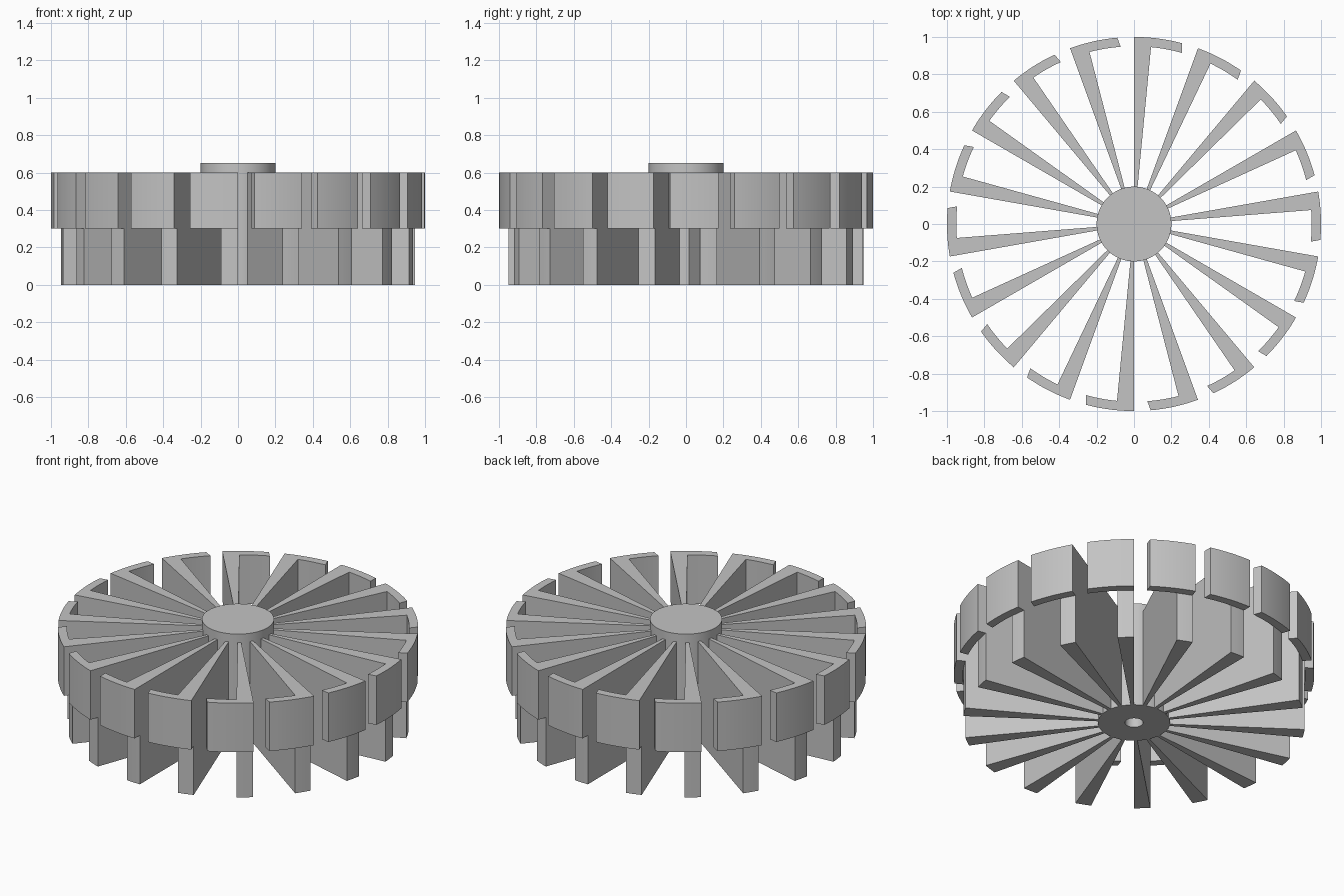
import bpy
import bmesh
from math import sin, cos, tan, asin, radians, pi, sqrt
from mathutils import Matrix

cube = bpy.data.objects.get("Cube")
if cube:
    bpy.data.objects.remove(cube, do_unlink=True)

BLADES = 18
R_RIM, R_BLADE, R_HUB = 1.0, 0.95, 0.2
BLADE_ANGLE = radians(5.5)
RIM_END = 0.257          # rim segment is cut parallel to the blade face
Z_MID, Z_TOP, Z_HUB = 0.3, 0.6, 0.65

grey = bpy.data.materials.new("grey")
grey.use_nodes = True
colour = (0.55, 0.55, 0.55, 1)
grey.diffuse_color = colour
grey.node_tree.nodes["Principled BSDF"].inputs["Base Color"].default_value = colour


def arc(r, x0, x1, n):
    """Points on a circle of radius r, running from x0 to x1 on the +y side."""
    a0, a1 = asin(x0 / r), asin(x1 / r)
    return [(r * sin(a0 + (a1 - a0) * i / n), r * cos(a0 + (a1 - a0) * i / n))
            for i in range(n + 1)]


def finish(name, bm):
    bmesh.ops.recalc_face_normals(bm, faces=bm.faces[:])
    mesh = bpy.data.meshes.new(name)
    bm.to_mesh(mesh)
    bm.free()
    mesh.materials.append(grey)
    obj = bpy.data.objects.new(name, mesh)
    bpy.context.collection.objects.link(obj)
    bpy.ops.object.select_all(action='DESELECT')
    obj.select_set(True)
    bpy.context.view_layer.objects.active = obj
    bpy.ops.object.shade_smooth_by_angle(angle=radians(30))
    return obj


def prism_ring(name, outline, z0, z1):
    """Extrude an outline and repeat it around the axle."""
    bm = bmesh.new()
    for k in range(BLADES):
        turn = Matrix.Rotation(2 * pi * k / BLADES, 4, 'Z')
        low = [bm.verts.new(turn @ Matrix.Translation((x, y, z0)).translation)
               for x, y in outline]
        base = bm.faces.new(low)
        up = bmesh.ops.extrude_face_region(bm, geom=[base], use_keep_orig=True)
        new = [v for v in up["geom"] if isinstance(v, bmesh.types.BMVert)]
        bmesh.ops.translate(bm, verts=new, vec=(0, 0, z1 - z0))
    return finish(name, bm)


# Tapered blades, lower half ending inside the rim
r_in = R_HUB - 0.02
blade_x = R_BLADE * sin(BLADE_ANGLE)
inner = [(r_in * sin(BLADE_ANGLE), r_in * cos(BLADE_ANGLE)), (0, r_in)]
prism_ring("lower_blades", arc(R_BLADE, 0, blade_x, 4) + inner, 0, Z_MID)

# Upper half of each blade with its hooked rim segment
hook = arc(R_RIM, 0, RIM_END, 10) + arc(R_BLADE, RIM_END, blade_x, 8) + inner
prism_ring("upper_blades_and_rim", hook, Z_MID, Z_TOP)

# Hub turned from a profile, with a blind axle hole underneath
profile = [(0, 0.55), (0.05, 0.55), (0.05, 0), (R_HUB, 0), (R_HUB, Z_HUB), (0, Z_HUB)]
bm = bmesh.new()
verts = [bm.verts.new((r, 0, z)) for r, z in profile]
edges = [bm.edges.new(pair) for pair in zip(verts, verts[1:])]
bmesh.ops.spin(bm, geom=verts + edges, axis=(0, 0, 1), cent=(0, 0, 0),
               angle=2 * pi, steps=64)
bmesh.ops.remove_doubles(bm, verts=bm.verts[:], dist=0.0001)
finish("hub", bm)
